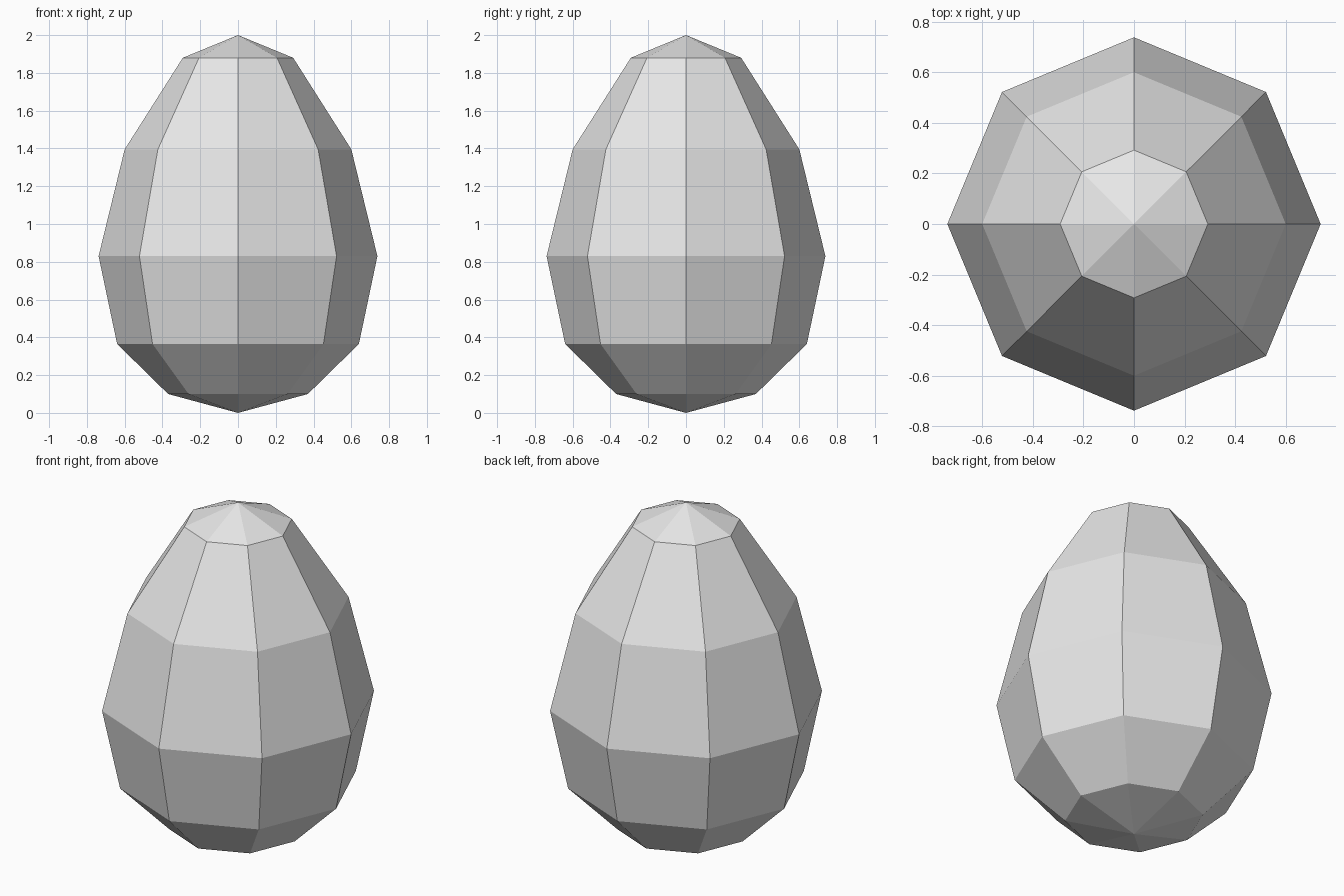
import bpy
import bmesh
from math import cos, sin, tau

cube = bpy.data.objects.get("Cube")
if cube:
    bpy.data.objects.remove(cube, do_unlink=True)

SIDES = 8
BOTTOM, TOP = 0.0, 2.0
# Radius and height of each ring, from bottom to top
PROFILE = [(0.37, 0.10), (0.64, 0.365), (0.738, 0.83), (0.60, 1.395), (0.292, 1.88)]

# Single shell colour
shell = bpy.data.materials.new("light_grey")
shell.use_nodes = True
colour = (0.8, 0.8, 0.8, 1.0)
shell.diffuse_color = colour
shell.node_tree.nodes["Principled BSDF"].inputs["Base Color"].default_value = colour

# Faceted egg: stacked rings closed by a shallow point at each end
bm = bmesh.new()
rings = [[bm.verts.new((r * cos(tau * i / SIDES), r * sin(tau * i / SIDES), z))
          for i in range(SIDES)] for r, z in PROFILE]
base = bm.verts.new((0, 0, BOTTOM))
tip = bm.verts.new((0, 0, TOP))
for i in range(SIDES):
    j = (i + 1) % SIDES
    bm.faces.new((base, rings[0][j], rings[0][i]))
    for low, high in zip(rings, rings[1:]):
        bm.faces.new((low[i], low[j], high[j], high[i]))
    bm.faces.new((rings[-1][i], rings[-1][j], tip))
bmesh.ops.recalc_face_normals(bm, faces=bm.faces)

mesh = bpy.data.meshes.new("egg")
bm.to_mesh(mesh)
bm.free()
mesh.materials.append(shell)
egg = bpy.data.objects.new("egg", mesh)
bpy.context.collection.objects.link(egg)
